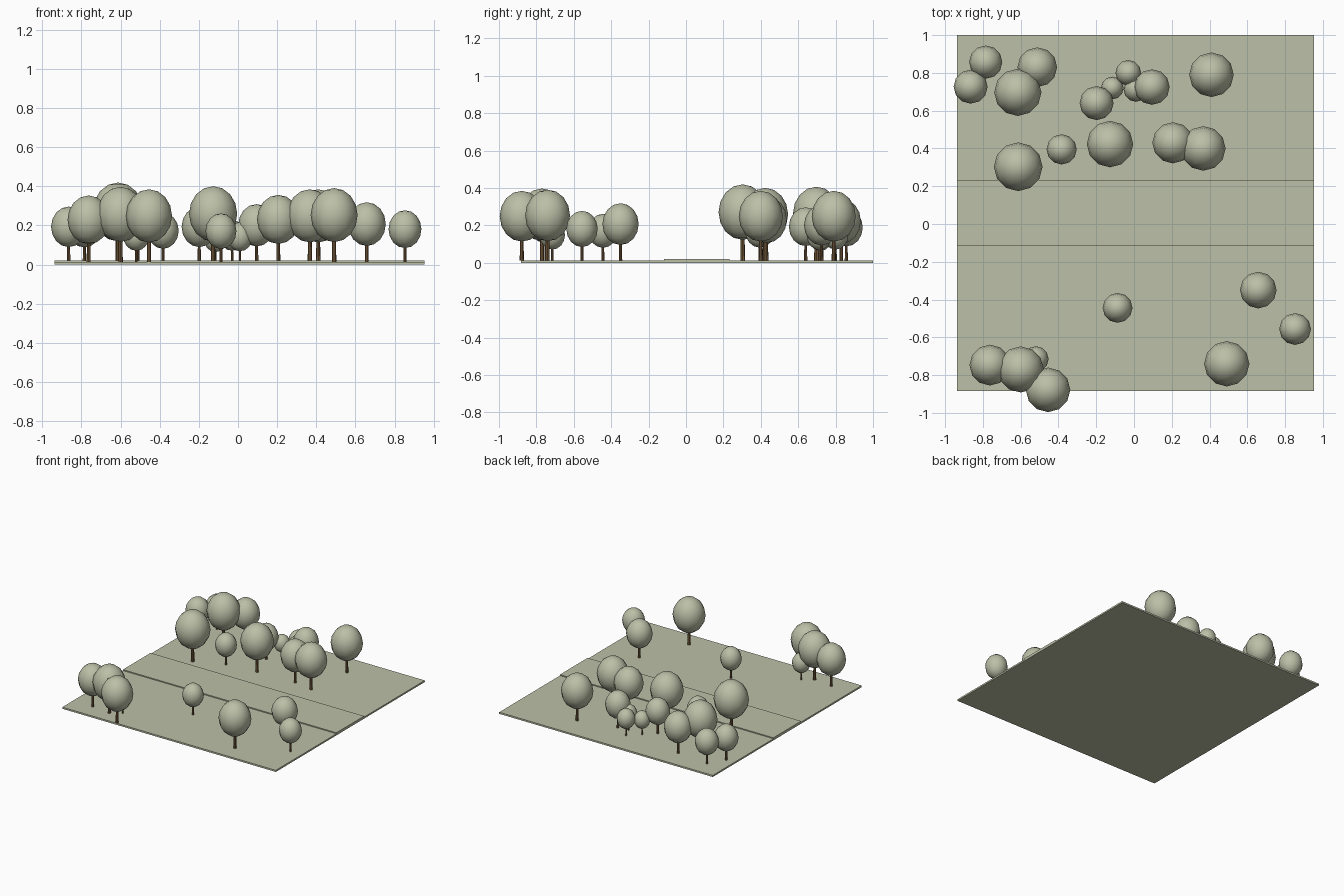
import bpy, bmesh, math
from mathutils import Matrix

if "Cube" in bpy.data.objects:
    bpy.data.objects.remove(bpy.data.objects["Cube"])


def material(name, rgb):
    m = bpy.data.materials.new(name)
    m.diffuse_color = (*rgb, 1)
    m.use_nodes = True
    m.node_tree.nodes["Principled BSDF"].inputs["Base Color"].default_value = m.diffuse_color
    return m


sage = material("sage_green", (0.50, 0.525, 0.385))
bark = material("bark_brown", (0.20, 0.115, 0.05))


def finish(bm, name, mat, smooth=False):
    me = bpy.data.meshes.new(name)
    bm.to_mesh(me)
    bm.free()
    me.materials.append(mat)
    if smooth:
        for p in me.polygons:
            p.use_smooth = True
    ob = bpy.data.objects.new(name, me)
    bpy.context.collection.objects.link(ob)
    return ob


def slab(name, x0, x1, y0, y1, z0, z1):
    bm = bmesh.new()
    bmesh.ops.create_cube(bm, size=1, matrix=Matrix.Translation(
        ((x0 + x1) / 2, (y0 + y1) / 2, (z0 + z1) / 2))
        @ Matrix.Diagonal((x1 - x0, y1 - y0, z1 - z0, 1)))
    return finish(bm, name, sage)


GROUND = 0.013

# lawn with a slightly raised path running across it
slab("lawn", -0.937, 0.953, -0.883, 1.0, 0, GROUND)
slab("raised_path", -0.937, 0.953, -0.117, 0.233, 0.001, 0.021)


def tree(i, x, y, r):
    # tapered trunk reaching into the crown
    h = 1.5 * r
    bm = bmesh.new()
    bmesh.ops.create_cone(bm, cap_ends=True, segments=8, radius1=0.095 * r,
                          radius2=0.075 * r, depth=h,
                          matrix=Matrix.Translation((x, y, GROUND + h / 2)))
    finish(bm, f"trunk_{i}", bark)
    # egg-shaped crown
    bm = bmesh.new()
    bmesh.ops.create_uvsphere(
        bm, u_segments=12, v_segments=8, radius=r,
        matrix=Matrix.Translation((x, y, GROUND + 2.0 * r))
        @ Matrix.Diagonal((1, 1, 1.15, 1)))
    finish(bm, f"crown_{i}", sage, True)


# tree positions and crown radius, grouped by place
back_left = [(-0.785, 0.857, 0.088), (-0.865, 0.727, 0.09),
             (-0.512, 0.83, 0.105), (-0.615, 0.697, 0.125)]
back_middle = [(-0.03, 0.80, 0.068), (-0.115, 0.72, 0.06),
               (-0.198, 0.64, 0.09), (0.01, 0.712, 0.065),
               (0.095, 0.725, 0.094), (0.41, 0.79, 0.118)]
path_side = [(-0.613, 0.303, 0.129), (-0.383, 0.395, 0.08),
             (-0.127, 0.423, 0.123), (0.206, 0.43, 0.109),
             (0.367, 0.40, 0.118)]
front_right = [(-0.087, -0.444, 0.079), (0.658, -0.35, 0.097),
               (0.853, -0.556, 0.084), (0.491, -0.74, 0.12)]
front_left = [(-0.763, -0.747, 0.108), (-0.60, -0.77, 0.122),
              (-0.52, -0.715, 0.068), (-0.455, -0.878, 0.118)]

for i, (x, y, r) in enumerate(back_left + back_middle + path_side
                              + front_right + front_left, 1):
    tree(i, x, y, r)
